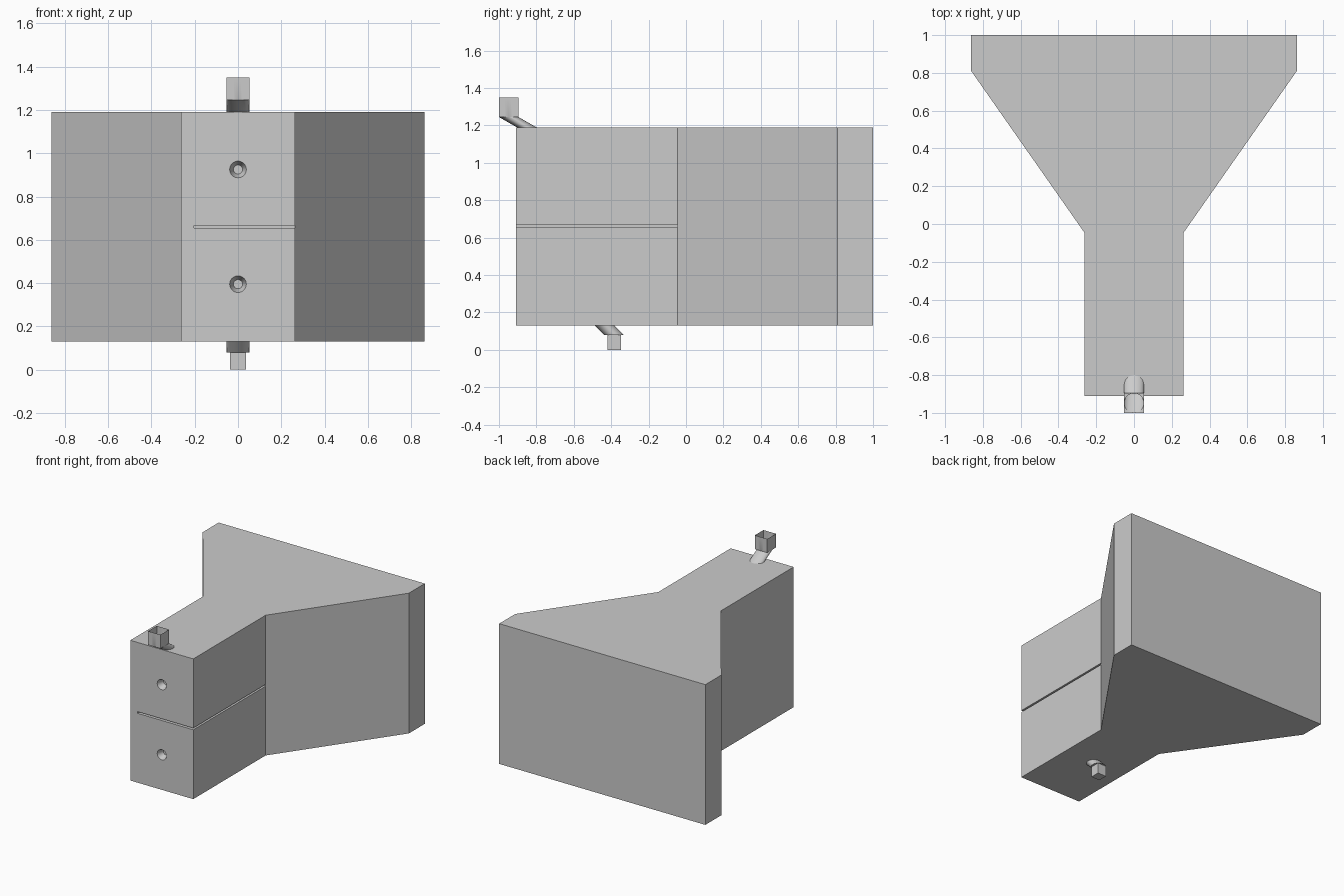
import bpy, bmesh, math
from mathutils import Vector

old = bpy.data.objects.get("Cube")
if old:
    bpy.data.objects.remove(old, do_unlink=True)

grey = bpy.data.materials.new("plain grey")
grey.use_nodes = True
grey.diffuse_color = (0.6, 0.6, 0.6, 1)
grey.node_tree.nodes["Principled BSDF"].inputs["Base Color"].default_value = (0.6, 0.6, 0.6, 1)

SIDES = 32
BOTTOM, TOP, FRONT, NECK = 0.13, 1.19, -0.91, -0.045


def finish(bm, name):
    bmesh.ops.recalc_face_normals(bm, faces=bm.faces)
    mesh = bpy.data.meshes.new(name)
    bm.to_mesh(mesh)
    bm.free()
    mesh.materials.append(grey)
    obj = bpy.data.objects.new(name, mesh)
    bpy.context.collection.objects.link(obj)
    return obj


def ring(radius, y, z, square=False):
    """Round or square outline lying flat at height z."""
    points = []
    for i in range(SIDES):
        a = 2 * math.pi * i / SIDES
        c, s = math.cos(a), math.sin(a)
        k = radius / max(abs(c), abs(s)) if square else radius
        points.append(Vector((c * k, y + s * k, z)))
    return points


def loft(name, rings, cap_start=False, cap_end=False):
    bm = bmesh.new()
    loops = [[bm.verts.new(p) for p in r] for r in rings]
    for a, b in zip(loops, loops[1:]):
        for i in range(SIDES):
            j = (i + 1) % SIDES
            bm.faces.new((a[i], a[j], b[j], b[i]))
    if cap_start:
        bm.faces.new(loops[0])
    if cap_end:
        bm.faces.new(loops[-1])
    return finish(bm, name)


def smooth(obj):
    bpy.ops.object.select_all(action="DESELECT")
    obj.select_set(True)
    bpy.context.view_layer.objects.active = obj
    bpy.ops.object.shade_smooth_by_angle(angle=math.radians(30))


def cut(target, cutter):
    mod = target.modifiers.new(cutter.name, "BOOLEAN")
    mod.operation = "DIFFERENCE"
    mod.solver = "EXACT"
    mod.object = cutter
    bpy.context.view_layer.objects.active = target
    bpy.ops.object.modifier_apply(modifier=mod.name)
    bpy.data.objects.remove(cutter, do_unlink=True)


# Main body: narrow neck flaring to a wide back
half = [(0.263, FRONT), (0.263, NECK), (0.862, 0.81), (0.862, 1.0)]
outline = half + [(-x, y) for x, y in reversed(half)]
bm = bmesh.new()
base = bm.faces.new([bm.verts.new((x, y, BOTTOM)) for x, y in outline])
grown = bmesh.ops.extrude_face_region(bm, geom=[base])["geom"]
bmesh.ops.translate(bm, vec=(0, 0, TOP - BOTTOM),
                    verts=[v for v in grown if isinstance(v, bmesh.types.BMVert)])
body = finish(bm, "body")

# Thin slot between the two chambers, open at the front and left
bm = bmesh.new()
bmesh.ops.create_cube(bm, size=1)
low, high = Vector((-0.203, FRONT - 0.1, 0.654)), Vector((0.4, NECK, 0.667))
for v in bm.verts:
    v.co = (low + high) / 2 + v.co * (high - low)
cut(body, finish(bm, "slot_cutter"))

# Tapered round holes in the front
for z in (0.395, 0.925):
    bm = bmesh.new()
    bmesh.ops.create_cone(bm, cap_ends=True, segments=SIDES,
                          radius1=0.042, radius2=0.021, depth=0.06)
    for v in bm.verts:
        x, y, d = v.co
        v.co = (x, FRONT + 0.02 + d, z + y)
    cut(body, finish(bm, "hole_cutter"))
smooth(body)

# Open square inlet on a slanted round neck
smooth(loft("top_inlet", [
    ring(0.052, -0.948, 1.35, True),
    ring(0.052, -0.948, 1.246, True),
    ring(0.052, -0.948, 1.245),
    ring(0.052, -0.852, TOP),
]))

# Slanted round outlet neck with a square end block
smooth(loft("bottom_outlet", [
    ring(0.052, -0.435, BOTTOM),
    ring(0.052, -0.385, 0.08),
], cap_end=True))
smooth(loft("outlet_block", [
    ring(0.036, -0.383, 0.08, True),
    ring(0.036, -0.383, 0.0, True),
], cap_end=True))
